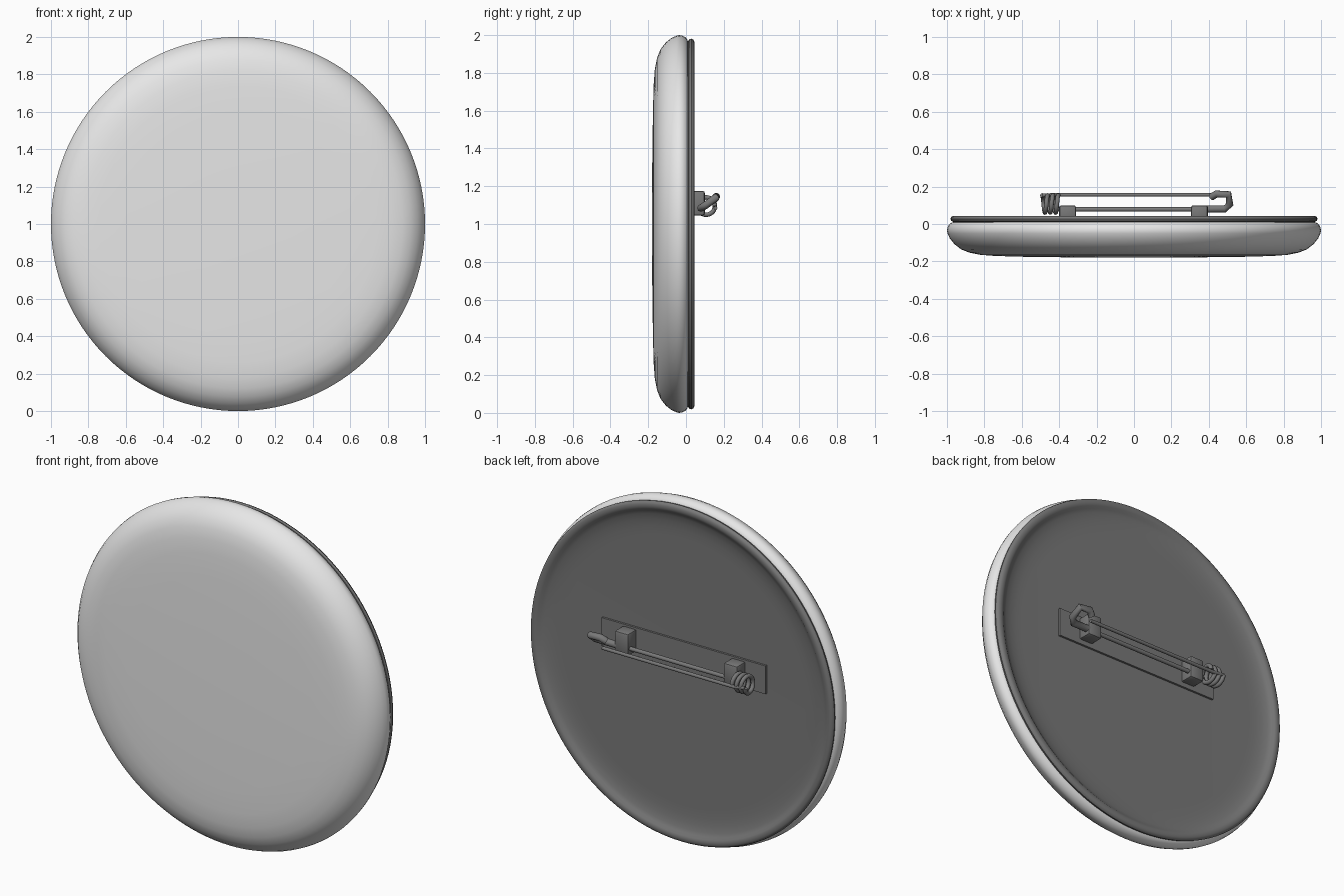
import bpy, bmesh, math
from mathutils import Vector

if "Cube" in bpy.data.objects:
    bpy.data.objects.remove(bpy.data.objects["Cube"])

def mat(name, v):
    m = bpy.data.materials.new(name)
    m.diffuse_color = (v, v, v, 1)
    m.use_nodes = True
    m.node_tree.nodes["Principled BSDF"].inputs["Base Color"].default_value = m.diffuse_color
    return m

white = mat("light grey enamel", 0.8)
metal = mat("dark grey metal", 0.19)

def finish(name, bm, m, angle=40):
    bmesh.ops.recalc_face_normals(bm, faces=bm.faces)
    me = bpy.data.meshes.new(name)
    bm.to_mesh(me)
    bm.free()
    ob = bpy.data.objects.new(name, me)
    bpy.context.collection.objects.link(ob)
    me.materials.append(m)
    bpy.ops.object.select_all(action='DESELECT')
    ob.select_set(True)
    bpy.context.view_layer.objects.active = ob
    bpy.ops.object.shade_smooth_by_angle(angle=math.radians(angle))
    return ob

def lathe(name, profile, m, n=128):
    """Spin (radius, y) points around the y axis through z = 1."""
    bm = bmesh.new()
    vs = [bm.verts.new((r, y, 1)) for r, y in profile]
    es = [bm.edges.new(p) for p in zip(vs, vs[1:])]
    bmesh.ops.spin(bm, geom=vs + es, cent=(0, 0, 1), axis=(0, 1, 0),
                   angle=math.tau, steps=n)
    bmesh.ops.remove_doubles(bm, verts=bm.verts, dist=1e-5)
    return finish(name, bm, m)

def box(name, lo, hi, m, bevel=0.0):
    bm = bmesh.new()
    bmesh.ops.create_cube(bm, size=1)
    for v in bm.verts:
        v.co = Vector([l + (h - l) * (c + 0.5) for l, h, c in zip(lo, hi, v.co)])
    if bevel:
        bmesh.ops.bevel(bm, geom=bm.edges[:], offset=bevel, segments=2,
                        profile=0.5, affect='EDGES')
    return finish(name, bm, m)

def wire(name, pts, radius, m, sides=12):
    """Tube along a polyline, with capped ends."""
    pts = [Vector(p) for p in pts]
    bm = bmesh.new()
    rings, u = [], None
    for i, p in enumerate(pts):
        t = (pts[min(i + 1, len(pts) - 1)] - pts[max(i - 1, 0)]).normalized()
        u = t.orthogonal() if u is None else u - t * u.dot(t)
        u.normalize()
        w = t.cross(u)
        rings.append([bm.verts.new(p + radius * (u * math.cos(a) + w * math.sin(a)))
                      for a in [math.tau * k / sides for k in range(sides)]])
    for a, b in zip(rings, rings[1:]):
        for k in range(sides):
            j = (k + 1) % sides
            bm.faces.new((a[k], a[j], b[j], b[k]))
    bm.faces.new(rings[0])
    bm.faces.new(rings[-1])
    return finish(name, bm, m, 50)

# Domed front shell with rolled edge
lathe("front_shell", [
    (0, -0.18), (0.3, -0.179), (0.6, -0.175), (0.74, -0.171), (0.82, -0.165),
    (0.88, -0.153), (0.925, -0.135), (0.96, -0.108), (0.985, -0.077),
    (0.997, -0.05), (1.0, -0.035), (0.997, -0.018), (0.988, -0.002),
    (0.975, 0.008), (0.955, 0.012), (0.92, 0.012)], white)

# Back plate: rounded rim, then a shallow dish
lathe("back_plate", [
    (0.92, 0.008), (0.965, 0.01), (0.977, 0.016), (0.981, 0.028), (0.977, 0.038),
    (0.966, 0.044), (0.95, 0.044), (0.938, 0.04), (0.925, 0.03), (0.905, 0.022),
    (0.87, 0.015), (0.83, 0.011), (0.78, 0.01), (0, 0.01)], metal)

# Pin mounting plate and the two blocks that hold the wire
box("pin_plate", (-0.53, 0.005, 1.02), (0.53, 0.022, 1.185), metal)
for side, x in (("coil", -0.4), ("hook", 0.305)):
    box(f"{side}_block", (x, 0.015, 1.045), (x + 0.09, 0.1, 1.175), metal, 0.012)

# Fixed rod, coil spring and pin rod
cy, cz, R = 0.107, 1.095, 0.046
wire("fixed_rod", [(-0.41, 0.078, 1.085), (0.42, 0.078, 1.085)], 0.012, metal)
coil = [(-0.405 - 0.085 * i / 72, cy + R * math.cos(math.tau * 3 * i / 72),
         cz + R * math.sin(math.tau * 3 * i / 72)) for i in range(73)]
wire("coil_spring", coil, 0.012, metal, 10)
wire("pin_rod", [(-0.49, cy + R, cz), (-0.42, 0.156, 1.085), (0.43, 0.156, 1.085)], 0.01, metal)

# Angular catch hook at the free end
wire("catch_hook", [(0.38, 0.08, 1.085), (0.485, 0.08, 1.085), (0.512, 0.105, 1.1),
                    (0.505, 0.158, 1.14), (0.44, 0.16, 1.145), (0.415, 0.145, 1.125)],
     0.02, metal)
